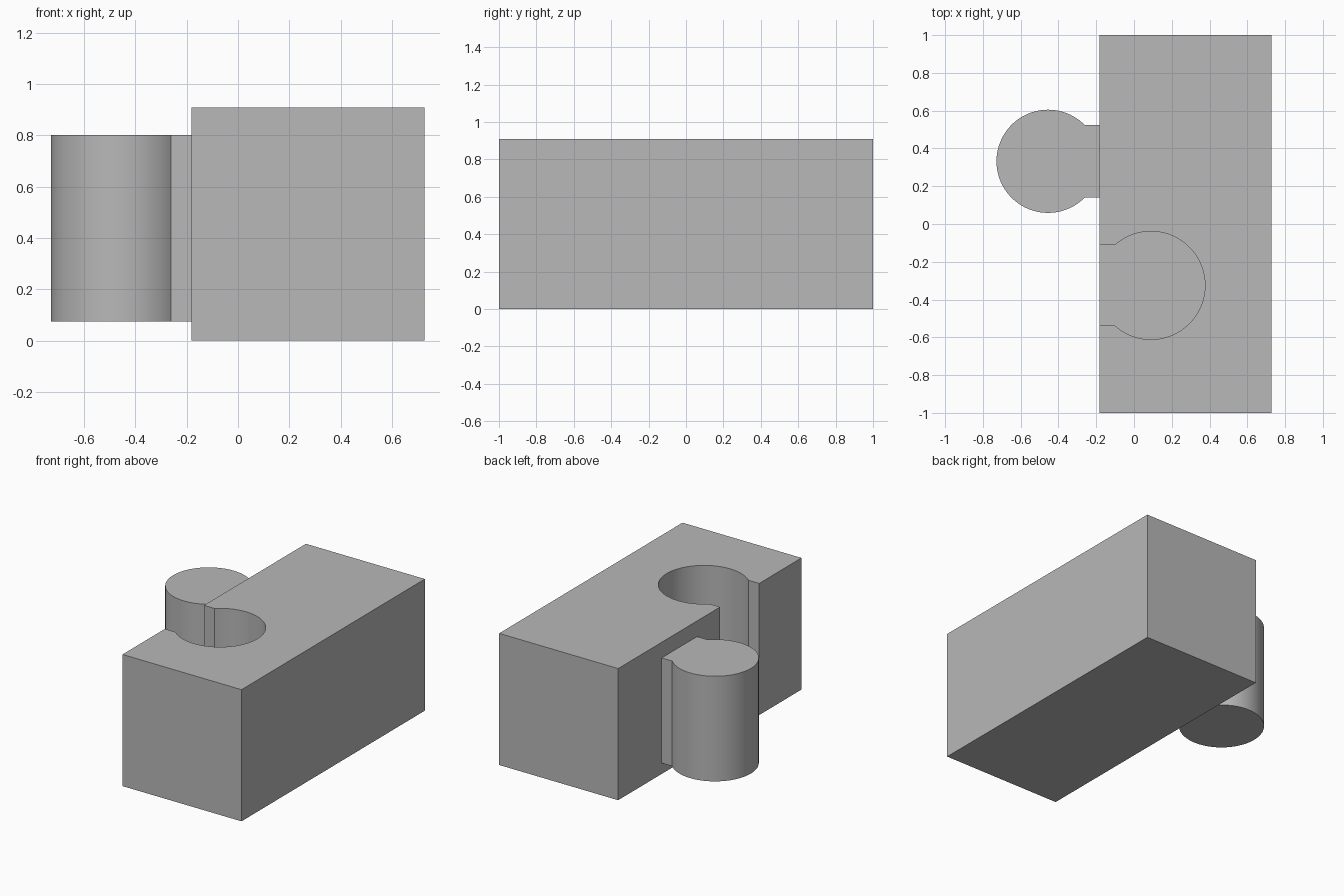
import bpy
import bmesh
import math

cube = bpy.data.objects.get("Cube")
if cube:
    bpy.data.objects.remove(cube, do_unlink=True)

# Single plain material
grey = bpy.data.materials.new("plain_grey")
grey.use_nodes = True
colour = (0.48, 0.48, 0.48, 1)
grey.diffuse_color = colour
grey.node_tree.nodes["Principled BSDF"].inputs["Base Color"].default_value = colour

SIDE_X = -0.182   # side face carrying the knob and socket
END_X = 0.727
HEIGHT = 0.909


def keyhole(cx, cy, radius, half_neck, neck_x, facing, steps=96):
    """Round outline with a straight neck ending at neck_x on the facing side."""
    gap = math.asin(half_neck / radius)
    points = [(neck_x, cy - facing * half_neck), (neck_x, cy + facing * half_neck)]
    base = 0 if facing > 0 else math.pi
    for i in range(steps + 1):
        a = base + gap + (2 * math.pi - 2 * gap) * i / steps
        points.append((cx + radius * math.cos(a), cy + radius * math.sin(a)))
    return points


def prism(name, outline, bottom, top):
    """Extrude a flat outline upward into a closed solid."""
    bm = bmesh.new()
    face = bm.faces.new([bm.verts.new((x, y, bottom)) for x, y in outline])
    grown = bmesh.ops.extrude_face_region(bm, geom=[face])["geom"]
    moved = [v for v in grown if isinstance(v, bmesh.types.BMVert)]
    bmesh.ops.translate(bm, verts=moved, vec=(0, 0, top - bottom))
    bmesh.ops.recalc_face_normals(bm, faces=bm.faces)
    mesh = bpy.data.meshes.new(name)
    bm.to_mesh(mesh)
    bm.free()
    mesh.materials.append(grey)
    obj = bpy.data.objects.new(name, mesh)
    bpy.context.collection.objects.link(obj)
    return obj


def activate(obj):
    bpy.ops.object.select_all(action="DESELECT")
    obj.select_set(True)
    bpy.context.view_layer.objects.active = obj


# Main block
block = prism("block", [(SIDE_X, -1), (END_X, -1), (END_X, 1), (SIDE_X, 1)], 0, HEIGHT)

# Socket: blind keyhole slot open at the top and the side
cutter = prism("socket_cutter",
               keyhole(0.09, -0.325, 0.286, 0.213, SIDE_X - 0.1, -1), 0.06, HEIGHT + 0.1)
cutter.hide_render = True
cut = block.modifiers.new("socket", "BOOLEAN")
cut.operation = "DIFFERENCE"
cut.solver = "EXACT"
cut.object = cutter
activate(block)
bpy.ops.object.modifier_apply(modifier=cut.name)
bpy.data.objects.remove(cutter, do_unlink=True)

# Connector knob with its neck against the side face
knob = prism("connector_knob",
             keyhole(-0.455, 0.332, 0.273, 0.193, SIDE_X, 1), 0.075, 0.801)

for part in (block, knob):
    activate(part)
    bpy.ops.object.shade_smooth_by_angle(angle=math.radians(30))
